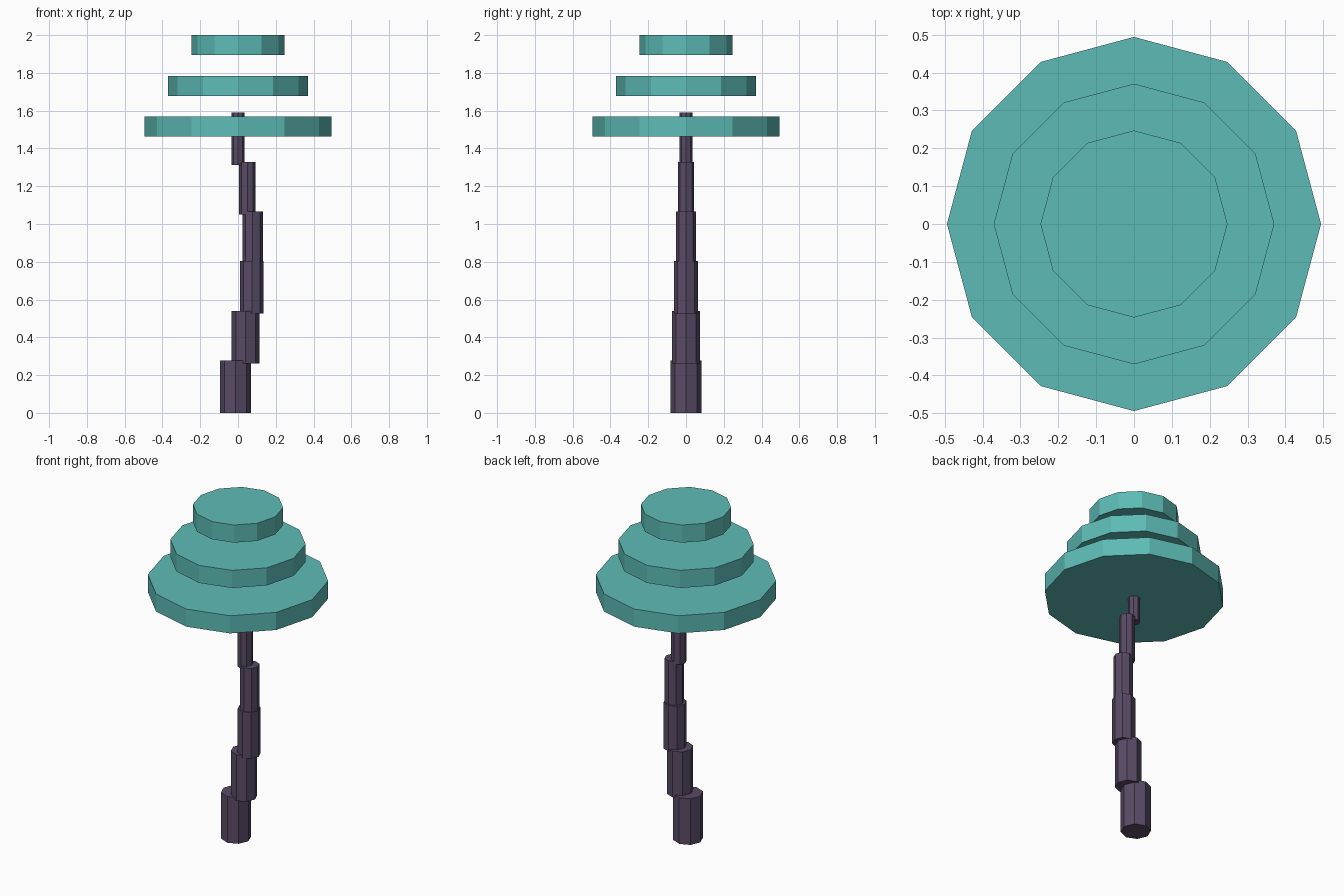
import bpy

if "Cube" in bpy.data.objects:
    bpy.data.objects.remove(bpy.data.objects["Cube"])


def make_material(name, rgb):
    mat = bpy.data.materials.new(name)
    mat.diffuse_color = (*rgb, 1.0)
    mat.use_nodes = True
    mat.node_tree.nodes["Principled BSDF"].inputs["Base Color"].default_value = mat.diffuse_color
    return mat


def prism(name, sides, radius, x, z_bottom, height, mat):
    """Upright flat-shaded prism with corners on the x and y axes."""
    bpy.ops.mesh.primitive_cylinder_add(
        vertices=sides, radius=radius, depth=height,
        location=(x, 0, z_bottom + height / 2))
    obj = bpy.context.object
    obj.name = name
    obj.data.materials.append(mat)
    return obj


bark = make_material("bark", (0.10, 0.07, 0.13))
leaf = make_material("leaf", (0.11, 0.50, 0.47))

# Curved trunk: overlapping eight-sided segments that get thinner upwards
trunk_x = [-0.013, 0.04, 0.073, 0.078, 0.049, 0.0]
for i, x in enumerate(trunk_x):
    prism(f"trunk_segment_{i + 1}", 8, 0.083 - 0.0099 * i, x,
          0.2627 * i, 0.278, bark)

# Canopy: three separate twelve-sided discs, each smaller than the one below
for i in range(3):
    prism(f"canopy_disc_{i + 1}", 12, 0.494 - 0.1235 * i, 0,
          1.462 + 0.216 * i, 0.106, leaf)
